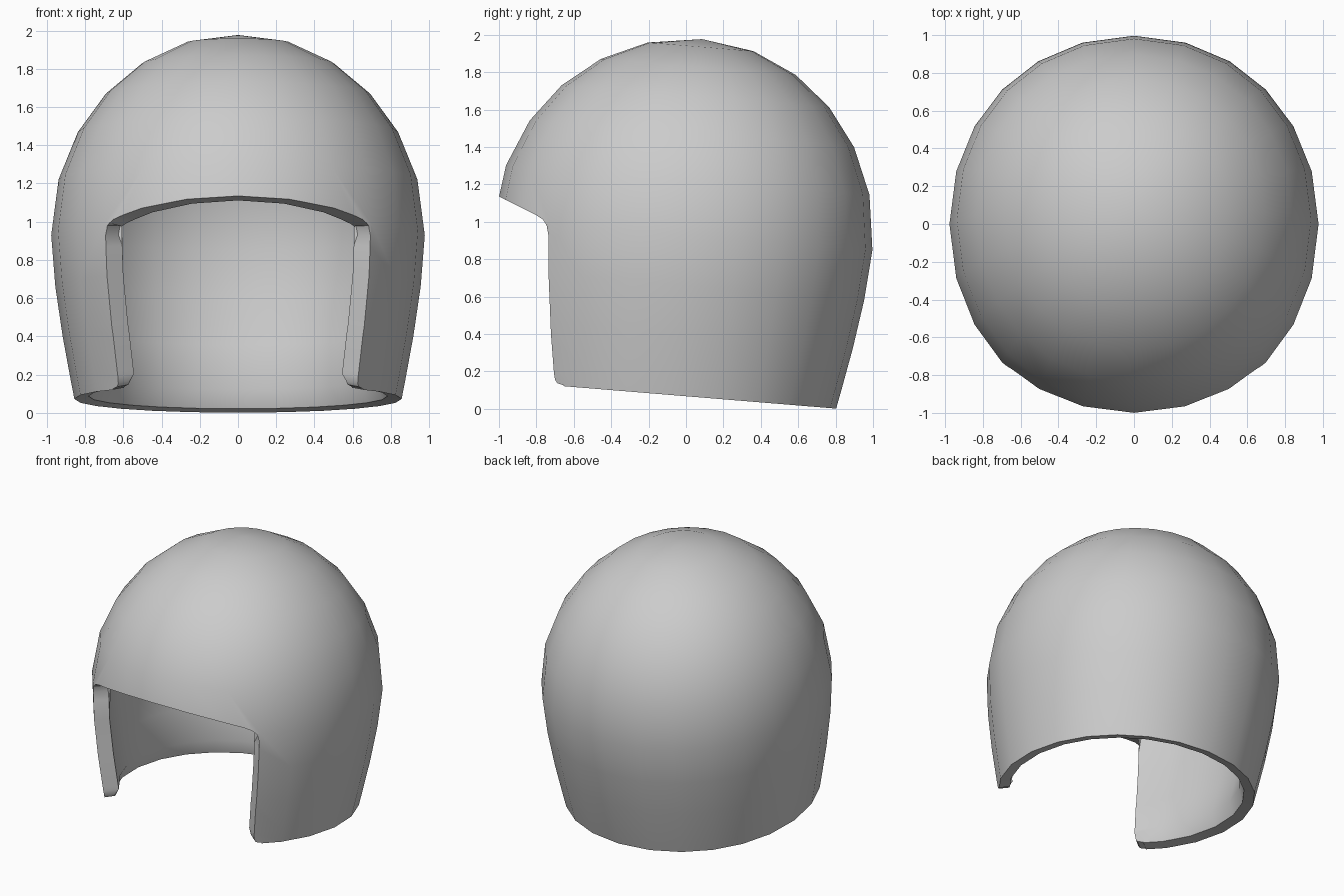
import bpy, bmesh
from math import sin, cos, pi, radians
from mathutils import Matrix

if "Cube" in bpy.data.objects:
    bpy.data.objects.remove(bpy.data.objects["Cube"])

RX, RY, RZ = 0.977, 1.0, 1.05
STEPS = [0, 16.2, 31, 45, 59, 73.8]
AZIMUTHS = [radians(q * 90 + s) for q in range(4) for s in STEPS]
SEG = len(AZIMUTHS)
TILT = Matrix.Translation((0, 0, 0.93)) @ Matrix.Rotation(radians(-4.7), 4, 'X')


def make_object(name, bm):
    bmesh.ops.recalc_face_normals(bm, faces=bm.faces)
    me = bpy.data.meshes.new(name)
    bm.to_mesh(me)
    bm.free()
    ob = bpy.data.objects.new(name, me)
    bpy.context.collection.objects.link(ob)
    return ob


# Outer form as (radius factor, height): dome over a tapered skirt
profile = [(cos(radians(s)), RZ * sin(radians(s))) for s in reversed(STEPS)]
profile += [(0.978, -0.27), (0.939, -0.53), (0.894, -0.77), (0.876, -0.86)]
bm = bmesh.new()
rings = []
for r, z in profile:
    ring = []
    for a in AZIMUTHS:
        ry = RY * (1.03 if sin(a) < -1e-6 else 1.0)   # slightly fuller at the front
        f = r * (1 + 0.01 * sin(2 * a) ** 2)
        ring.append(bm.verts.new((RX * f * cos(a), ry * f * sin(a), z)))
    rings.append(ring)
for lo, hi in zip(rings, rings[1:]):
    for k in range(SEG):
        j = (k + 1) % SEG
        bm.faces.new((lo[k], lo[j], hi[j], hi[k]))
pole = bm.verts.new((0, 0, RZ))
for k in range(SEG):
    bm.faces.new((rings[0][k], rings[0][(k + 1) % SEG], pole))
bm.faces.new(rings[-1])
bm.transform(TILT)
shell = make_object("helmet_shell", bm)

# Face opening, cut straight through from side to side
opening = [(-1.3, 1.285), (-0.80, 1.035), (-0.765, 1.012), (-0.745, 0.98), (-0.736, 0.93),
           (-0.735, 0.72), (-0.722, 0.40), (-0.706, 0.19), (-0.70, 0.155), (-0.688, 0.137),
           (-0.655, 0.126), (-0.62, 0.05), (-0.62, -0.3), (-1.3, -0.3)]
bm = bmesh.new()
face = bm.faces.new([bm.verts.new((-1.5, y, z)) for y, z in opening])
ext = bmesh.ops.extrude_face_region(bm, geom=[face])
bmesh.ops.translate(bm, vec=(3, 0, 0),
                    verts=[v for v in ext["geom"] if isinstance(v, bmesh.types.BMVert)])
cutter = make_object("face_opening_cutter", bm)
cutter.hide_render = True

bpy.context.view_layer.objects.active = shell
shell.select_set(True)
mod = shell.modifiers.new("face_opening", 'BOOLEAN')
mod.operation = 'DIFFERENCE'
mod.solver = 'EXACT'
mod.object = cutter
bpy.ops.object.modifier_apply(modifier=mod.name)
bpy.data.objects.remove(cutter)

# Keep only the outer skin: drop the cut faces and base, which span both sides
bm = bmesh.new()
bm.from_mesh(shell.data)
spanning = [f for f in bm.faces
            if min(v.co.x for v in f.verts) < -0.02 and max(v.co.x for v in f.verts) > 0.02]
bmesh.ops.delete(bm, geom=spanning, context='FACES')
bmesh.ops.remove_doubles(bm, verts=bm.verts, dist=0.002)
rim = {v.index for v in bm.verts if v.is_boundary}
bm.to_mesh(shell.data)
bm.free()

# Wall thickness, eased off at the rims so the inner edges round over
group = shell.vertex_groups.new(name="wall")
to_local = TILT.inverted()
for v in shell.data.vertices:
    low = (to_local @ v.co).z < -0.8
    on_edge = any(v.index in (e.vertices[0], e.vertices[1]) for e in shell.data.edges) and v.index in rim
    group.add([v.index], 0.6 if low else (0.85 if on_edge else 1.0), 'REPLACE')
wall = shell.modifiers.new("wall", 'SOLIDIFY')
wall.thickness = 0.125
wall.offset = -1
wall.vertex_group = group.name
bpy.ops.object.modifier_apply(modifier=wall.name)
bpy.ops.object.shade_smooth_by_angle(angle=radians(35))
